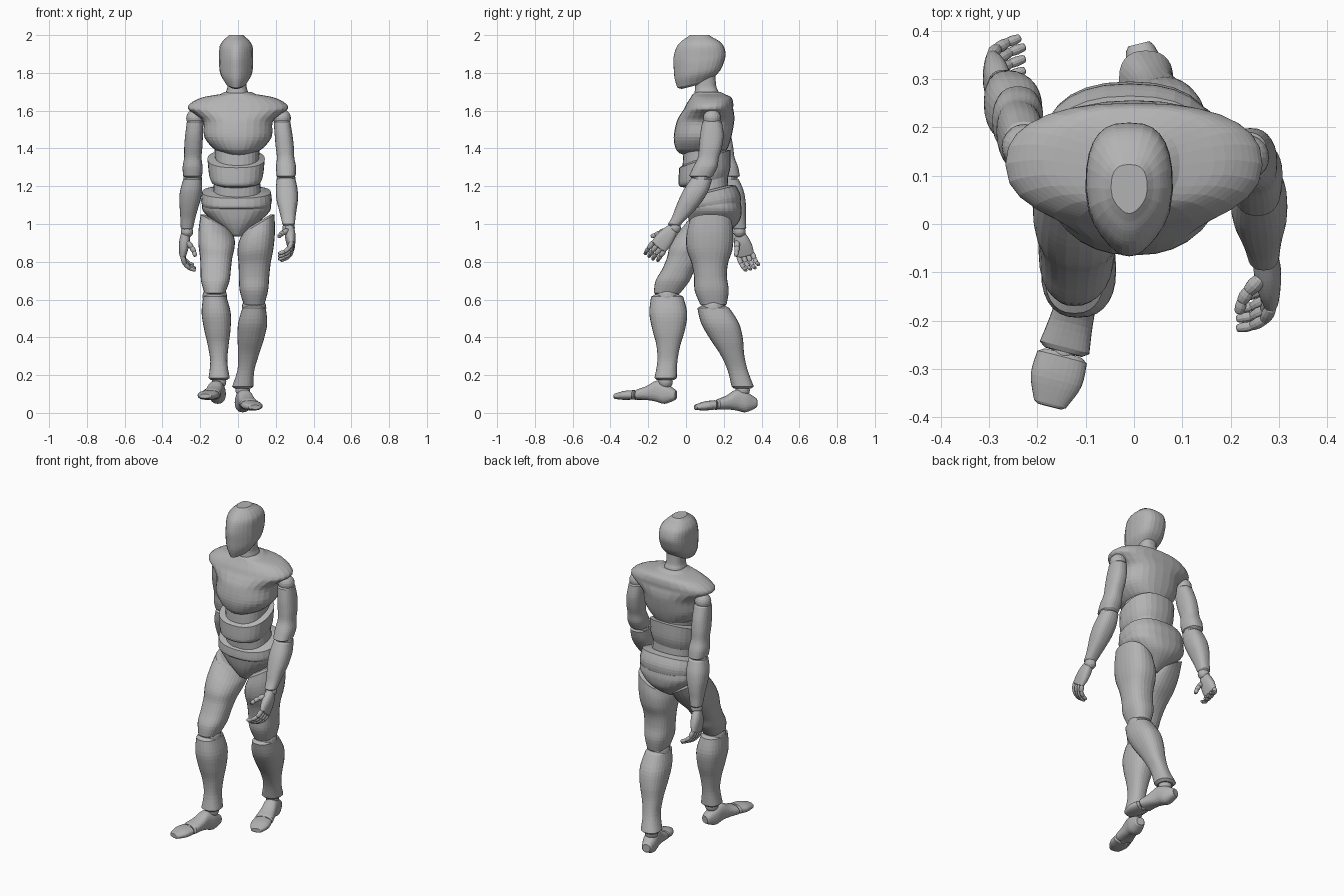
import bpy, bmesh, math
from mathutils import Vector, Matrix

default_cube = bpy.data.objects.get("Cube")
if default_cube:
    bpy.data.objects.remove(default_cube, do_unlink=True)

grey = bpy.data.materials.new("mannequin grey")
grey.use_nodes = True
grey.diffuse_color = (.45, .45, .45, 1)
grey.node_tree.nodes["Principled BSDF"].inputs["Base Color"].default_value = grey.diffuse_color
parts = []


def finish(name, bm):
    """Turn a bmesh into a grey object."""
    bmesh.ops.recalc_face_normals(bm, faces=bm.faces)
    mesh = bpy.data.meshes.new(name)
    bm.to_mesh(mesh)
    bm.free()
    mesh.materials.append(grey)
    obj = bpy.data.objects.new(name, mesh)
    bpy.context.scene.collection.objects.link(obj)
    parts.append(obj)


def spline(a, b, c, d, t):
    """Catmull-Rom blend of four numbers."""
    return b + t * (c - a + t * (2 * a - 5 * b + 4 * c - d + t * (3 * (b - c) + d - a))) / 2


def frame(origin, forward, up):
    """Matrix whose z axis is forward and whose y axis is close to up."""
    z = Vector(forward).normalized()
    x = Vector(up).cross(z).normalized()
    rotation = Matrix((x, z.cross(x), z)).transposed().to_4x4()
    return Matrix.Translation(origin) @ rotation


def dome(ring, direction):
    """Smaller ring just beyond an open end, to round it off."""
    x, y, z, wide, deep, tilt_x, tilt_y = ring
    rise = direction * min(.012, wide / 3, deep / 3)
    return x, y, z + rise, wide * .75, deep * .75, tilt_x, tilt_y


def loft(name, rings, matrix=Matrix(), sides=28, steps=4, power=2.4, taper=0):
    """Skin over rings (x, y, z, half width, half depth, tilt along x, tilt along y)."""
    padded = [rings[0], *rings, rings[-1]]
    path = [dome(rings[0], -1)]
    for i in range(len(rings) - 1):
        for step in range(steps):
            path.append([spline(*values, step / steps) for values in zip(*padded[i:i + 4])])
    path += [rings[-1], dome(rings[-1], 1)]

    bm = bmesh.new()
    loops = []
    for x, y, z, wide, deep, tilt_x, tilt_y in path:
        loop = []
        for k in range(sides):
            angle = math.tau * k / sides
            c, s = math.cos(angle), math.sin(angle)
            v = math.copysign(abs(s) ** (2 / power), s)
            u = math.copysign(abs(c) ** (2 / power), c) * (1 - taper * max(0, -v) ** 2)
            dx, dy = u * wide, v * deep
            point = Vector((x + dx, y + dy, z + tilt_x * dx + tilt_y * dy))
            loop.append(bm.verts.new(matrix @ point))
        loops.append(loop)
    for low, high in zip(loops, loops[1:]):
        for k in range(sides):
            n = (k + 1) % sides
            bm.faces.new((low[k], low[n], high[n], high[k]))
    bm.faces.new(loops[0])
    bm.faces.new(loops[-1])
    finish(name, bm)


def body(name, sections, tilt=(0, 0), centre=-.005, **style):
    """Trunk part from (height, half width, front, back), its tilt easing from bottom to top."""
    rings = []
    for i, (z, wide, front, back) in enumerate(sections):
        ease = (1 - i / (len(sections) - 1)) ** 2
        slope = tilt[1] + (tilt[0] - tilt[1]) * ease
        rings.append((centre, (front + back) / 2, z, wide, (back - front) / 2, 0, slope))
    loft(name, rings, **style)


def limb(name, bottom, middle, top, widths, depths, lean=0):
    """Limb part on a bowed centre line, with evenly spaced sections."""
    bottom, middle, top = map(Vector, (bottom, middle, top))
    rings = []
    for i, (wide, deep) in enumerate(zip(widths, depths)):
        t = i / (len(widths) - 1)
        bow = middle - (bottom + top) / 2
        centre = bottom.lerp(top, t) + bow * 4 * t * (1 - t)
        rings.append((*centre, wide, deep, lean * t ** 4, 0))
    loft(name, rings)


def block(name, matrix, length, sections, **style):
    """Part along a frame's z axis from evenly spaced (half width, bottom, top)."""
    rings = []
    for i, (wide, low, high) in enumerate(sections):
        along = length * i / (len(sections) - 1)
        rings.append((0, (low + high) / 2, along, wide, (high - low) / 2, 0, 0))
    loft(name, rings, matrix, **style)


def ball(name, centre, radius):
    bm = bmesh.new()
    bmesh.ops.create_uvsphere(bm, u_segments=20, v_segments=12, radius=radius,
                              matrix=Matrix.Translation(centre))
    finish(name, bm)


def bone(name, start, end, radius):
    """Small rounded finger segment."""
    sections = [(radius * f, -radius * f, radius * f) for f in (.85, 1, .8)]
    block(name, frame(start, end - start, (.1, 1, .2)), (end - start).length, sections,
          sides=12, steps=2, power=2)


def hand(side, wrist, knuckle, breadth, inward):
    """Palm, four curled fingers and a thumb."""
    wrist, knuckle, breadth, inward = map(Vector, (wrist, knuckle, breadth, inward))
    down = (knuckle - wrist).normalized()
    palm = [(w, -b, b) for w, b in ((.024, .03), (.028, .042), (.025, .048), (.018, .046))]
    block(side + "_palm", frame(wrist, down, breadth), (knuckle - wrist).length, palm)
    for i, finger in enumerate(("index", "middle", "ring", "little")):
        joint = knuckle + breadth * (1.5 - i) * .025
        size = 1 if i < 3 else .85
        for j, (drop, curl) in enumerate(((.036, .015), (.022, .028), (.008, .03))):
            tip = joint + (down * drop + inward * curl) * size
            bone(f"{side}_{finger}_finger_{j}", joint, tip, .0135 - .0015 * j)
            joint = tip
    joint = wrist + down * .035 + breadth * .03 + inward * .015
    for j in range(3):
        tip = joint + down * .02 + breadth * .012 + inward * (.024 - .008 * j)
        bone(f"{side}_thumb_{j}", joint, tip, .016 - .002 * j)
        joint = tip


def arm(side, shoulder, upper, elbow, lower, wrist):
    """Jointed arm; both sides share the same profiles."""
    rise = Vector((0, 0, .02))
    ball(side + "_shoulder_joint", Vector(shoulder) + rise, .047)
    limb(side + "_upper_arm", Vector(elbow) + rise, upper, shoulder,
         (.05, .053, .046, .048, .047, .044), (.063, .064, .056, .061, .062, .052))
    ball(side + "_elbow_joint", elbow, .05)
    limb(side + "_forearm", wrist, lower, elbow,
         (.033, .039, .047, .056, .058, .05), (.036, .043, .055, .064, .067, .058))
    ball(side + "_wrist_joint", Vector(wrist) - rise, .033)


def leg(side, lean, hip, thigh, knee, shin, ankle):
    """Jointed leg; both sides share the same profiles."""
    drop = Vector((0, 0, .02))
    limb(side + "_thigh", knee, thigh, hip, (.055, .075, .08, .085, .095, .096, .085),
         (.07, .09, .087, .096, .12, .125, .115), lean)
    ball(side + "_knee_joint", Vector(knee) - drop, .065)
    limb(side + "_shin", ankle, shin, Vector(knee) - drop, (.056, .045, .055, .07, .077, .062),
         (.059, .053, .063, .087, .1, .085))
    ball(side + "_ankle_joint", Vector(ankle) - drop, .038)


def foot(side, heel, forward):
    """Heel-to-ball block, toe joint and a separate toe plate."""
    place = frame(heel, forward, (0, 0, 1))
    block(side + "_foot", place @ Matrix.Translation((0, 0, .01)), .2,
          [(.03, .02, .08), (.042, 0, .11), (.042, .01, .12), (.046, .015, .09), (.053, .014, .07)])
    ball(side + "_toe_joint", place @ Vector((0, .038, .22)), .025)
    block(side + "_toes", place @ Matrix.Translation((0, 0, .23)), .1,
          [(.053, .014, .064), (.054, .01, .058), (.034, .012, .042)])


# Head and neck
body("head", [(1.745, .055, -.045, .14), (1.79, .082, -.06, .18), (1.84, .09, -.065, .2),
              (1.89, .09, -.066, .21), (1.94, .087, -.05, .198), (1.97, .07, -.022, .172),
              (1.988, .05, .005, .14)],
     (.26, 0), -.01, power=2.7, taper=.5)
body("neck", [(1.66, .065, .035, .18), (1.7, .058, .045, .17), (1.73, .05, .048, .16),
              (1.79, .05, .05, .155)], (.2, 0))

# Chest shell with overhanging shoulders
body("chest", [(1.375, .085, -.035, .2), (1.4, .13, -.055, .22), (1.46, .178, -.065, .24),
               (1.54, .184, -.05, .255), (1.58, .225, -.03, .255), (1.61, .265, -.01, .25),
               (1.64, .25, .005, .25), (1.67, .19, .025, .24), (1.687, .095, .035, .205)],
     centre=0, taper=.12)

# Abdomen bands and pelvis
body("upper_abdomen", [(1.3, .115, -.02, .21), (1.43, .12, -.01, .22)], (.15, 0))
body("waist_band", [(1.22, .128, -.03, .22), (1.26, .143, -.04, .235), (1.345, .152, -.036, .235)],
     (.18, .35), -.01)
body("lower_abdomen", [(1.1, .13, .01, .23), (1.26, .12, 0, .22)])
body("hip_band", [(1.08, .175, 0, .285), (1.12, .187, -.01, .29), (1.17, .182, -.005, .265)], (0, .25), -.008)
body("pelvis", [(.945, .04, .05, .2), (.98, .08, .03, .25), (1.02, .13, .015, .285),
                (1.07, .178, .005, .295), (1.11, .182, 0, .29)], centre=-.008)

# Left arm swung forward, right arm swung back
arm("left", (.233, .138, 1.54), (.25, .125, 1.38), (.255, .08, 1.235), (.262, .01, 1.1), (.268, -.06, 1))
hand("left", (.272, -.07, .975), (.283, -.145, .88), (0, -.8, .6), (-1, 0, -.1))
arm("right", (-.227, .16, 1.54), (-.238, .195, 1.38), (-.24, .222, 1.235), (-.258, .257, 1.1), (-.27, .283, .98))
hand("right", (-.278, .285, .945), (-.293, .315, .835), (0, -.97, -.25), (1, .3, -.1))

# Left leg trailing, right leg stepping forward
leg("left", .6, (.108, .13, 1), (.088, .126, .79), (.085, .145, .575), (.062, .23, .35), (.025, .3, .14))
foot("left", (.01, .373, .003), (.24, -.97, 0))
leg("right", -.6, (-.112, .122, 1), (-.116, -.005, .82), (-.123, -.1, .635), (-.107, -.092, .4), (-.1, -.108, .185))
foot("right", (-.092, -.055, .045), (-.25, -.97, .05))

# Smooth shading that keeps rims crisp
for part in bpy.context.view_layer.objects:
    part.select_set(part in parts)
bpy.context.view_layer.objects.active = parts[0]
bpy.ops.object.shade_smooth_by_angle(angle=math.radians(40))
